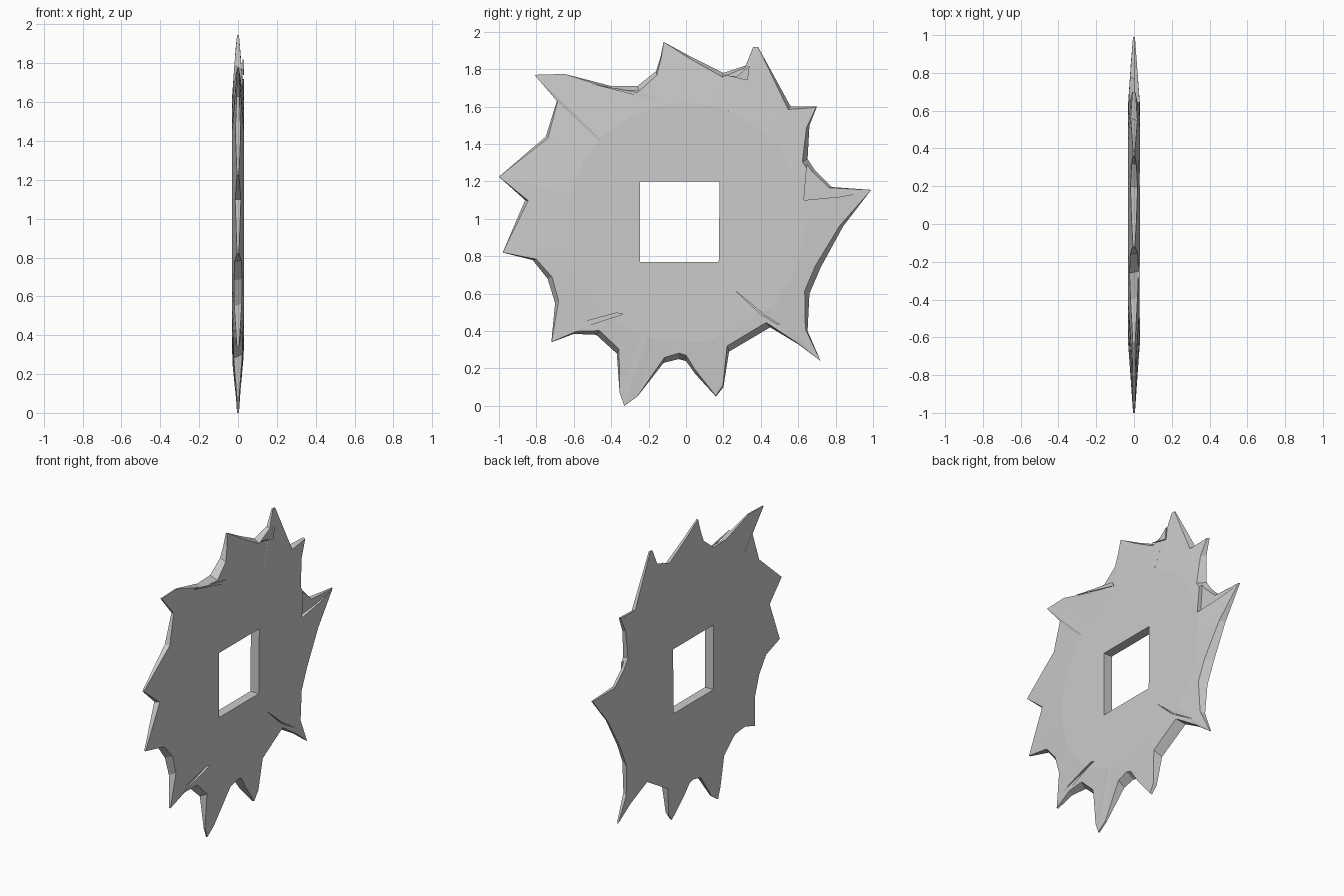
import bpy, bmesh, math
from mathutils import Vector

cube = bpy.data.objects.get("Cube")
if cube:
    bpy.data.objects.remove(cube, do_unlink=True)

grey = bpy.data.materials.new("worn grey steel")
grey.use_nodes = True
grey.diffuse_color = (0.6, 0.6, 0.6, 1)
grey.node_tree.nodes["Principled BSDF"].inputs["Base Color"].default_value = (0.6, 0.6, 0.6, 1)

MID_Z, HALF = 0.98, 0.031
# Ragged outline as (y, z), clockwise from the top spike
OUTLINE = [(-.12, 1.945), (-.09, 1.93), (.02, 1.87), (.2, 1.78), (.32, 1.82), (.36, 1.92),
           (.385, 1.92), (.56, 1.6), (.7, 1.6), (.66, 1.5), (.65, 1.32), (.69, 1.26),
           (.78, 1.17), (.99, 1.155), (.84, .96), (.72, .74), (.66, .6), (.65, .4),
           (.72, .24), (.6, .33), (.45, .42), (.23, .29), (.2, .1), (.16, .05),
           (.05, .17), (0, .24), (-.04, .25), (-.12, .23), (-.26, .05), (-.33, 0),
           (-.355, .07), (-.37, .28), (-.48, .38), (-.6, .385), (-.72, .34), (-.7, .55),
           (-.74, .68), (-.82, .78), (-.98, .82), (-.86, 1.1), (-1, 1.225), (-.75, 1.44),
           (-.69, 1.63), (-.81, 1.77), (-.65, 1.775), (-.4, 1.71), (-.26, 1.71), (-.16, 1.79),
           (-.135, 1.87)]
HOLE = [(-.245, .77), (.175, .77), (.18, 1.2), (-.245, 1.2)]


def ring(bm, points):
    return [bm.verts.new(p) for p in points]


def loop_edges(bm, verts):
    return [bm.edges.new((a, b)) for a, b in zip(verts, verts[1:] + verts[:1])]


def bridge(bm, a, b):
    for i in range(len(a)):
        j = (i + 1) % len(a)
        bm.faces.new((a[i], a[j], b[j], b[i]))


def finish(bm, name):
    bmesh.ops.recalc_face_normals(bm, faces=bm.faces)
    mesh = bpy.data.meshes.new(name)
    bm.to_mesh(mesh)
    bm.free()
    mesh.materials.append(grey)
    obj = bpy.data.objects.new(name, mesh)
    bpy.context.collection.objects.link(obj)
    return obj


def side(bm, sign):
    """One face of the disc: flat core around the hole, thinning to the spikes."""
    rim, core = [], []
    for y, z in OUTLINE:
        d = Vector((y, z - MID_Z))
        tip = min(max((d.length - .7) / .27, 0), 1)
        # valleys slope back from the right-hand face
        scale = 1 if sign < 0 else .95 + .05 * tip
        x = sign * (HALF * (1 - tip) + .005 * tip)
        rim.append((x, d.x * scale, MID_Z + d.y * scale))
        c = d * min(.85, .64 / d.length)
        core.append((sign * HALF, c.x, MID_Z + c.y))
    rim, core = ring(bm, rim), ring(bm, core)
    hole = ring(bm, [(sign * HALF, y, z) for y, z in HOLE])
    bridge(bm, rim, core)
    edges = [bm.edges.get((a, b)) for a, b in zip(core, core[1:] + core[:1])]
    edges += loop_edges(bm, hole)
    bmesh.ops.triangle_fill(bm, edges=edges, use_beauty=True, normal=(sign, 0, 0))
    return rim, hole


# Toothed disc with a square hole
bm = bmesh.new()
near_rim, near_hole = side(bm, 1)
far_rim, far_hole = side(bm, -1)
bridge(bm, near_rim, far_rim)
bridge(bm, near_hole, far_hole)
disc = finish(bm, "toothed_disc")


def gash(name, points, floor):
    """Cut a shallow sharp-edged gash into the right-hand face."""
    bm = bmesh.new()
    low = ring(bm, [(floor, y, z) for y, z in points])
    high = ring(bm, [(.1, y, z) for y, z in points])
    bm.faces.new(low)
    bm.faces.new(high)
    bridge(bm, low, high)
    cutter = finish(bm, name)
    cutter.hide_render = True
    mod = disc.modifiers.new(name, 'BOOLEAN')
    mod.operation = 'DIFFERENCE'
    mod.solver = 'EXACT'
    mod.object = cutter
    bpy.context.view_layer.objects.active = disc
    bpy.ops.object.modifier_apply(modifier=name)
    bpy.data.objects.remove(cutter, do_unlink=True)


# Torn notch and narrow scratches
gash("notch_cutter", [(.63, 1.1), (.82, 1.118), (1.05, 1.16), (.8, 1.3), (.65, 1.33)], .004)
gash("lower_scratch_cutter", [(.26, .62), (.42, .485), (.6, .37), (.4, .49)], .015)
gash("corner_scratch_cutter", [(-.34, .49), (-.63, .395), (-.62, .43), (-.37, .497)], .015)

# Thin torn slivers standing along the upper rim
for name, pts in {"upper_sliver": [(-.15, 1.63), (-.17, 1.66), (-.5, 1.72)],
                  "top_sliver": [(.2, 1.77), (.27, 1.76), (.34, 1.82), (.33, 1.74)]}.items():
    bm = bmesh.new()
    a = ring(bm, [(.024, y, z) for y, z in pts])
    b = ring(bm, [(.032, y, z) for y, z in pts])
    bm.faces.new(a)
    bm.faces.new(b)
    bridge(bm, a, b)
    finish(bm, name)
